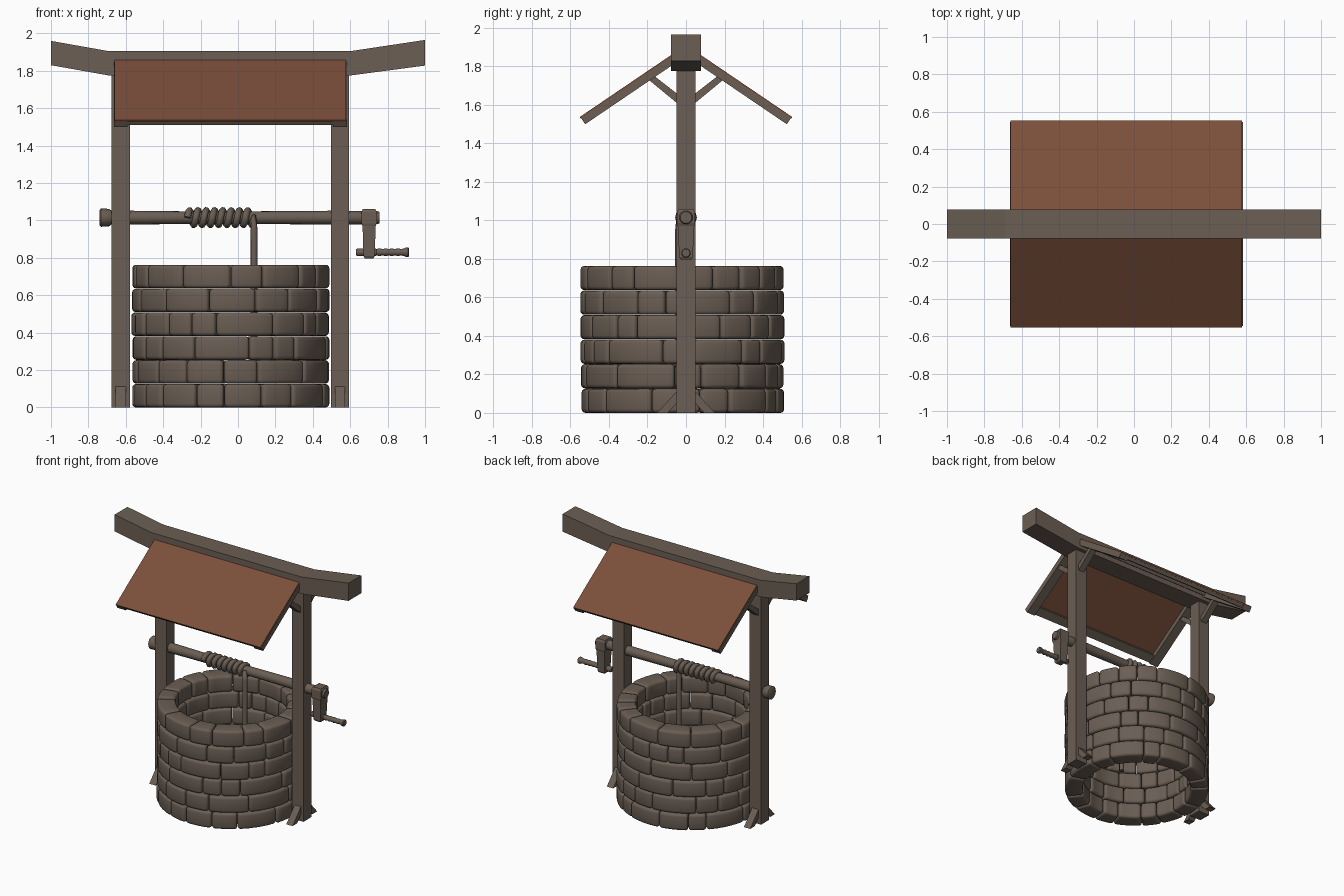
import bpy, bmesh, math, random
from mathutils import Vector, Matrix

if "Cube" in bpy.data.objects:
    bpy.data.objects.remove(bpy.data.objects["Cube"])

random.seed(4)
CX = -0.04                      # centre line of the well and posts


def material(name, rgb):
    m = bpy.data.materials.new(name)
    m.diffuse_color = (*rgb, 1)
    m.use_nodes = True
    m.node_tree.nodes["Principled BSDF"].inputs["Base Color"].default_value = m.diffuse_color
    return m


WOOD = material("grey brown wood", (0.145, 0.112, 0.088))
STONE = material("grey brown stone", (0.145, 0.112, 0.088))
ROOF = material("red brown roof", (0.20, 0.078, 0.043))


def finish(bm, name, mat, smooth=False):
    bmesh.ops.recalc_face_normals(bm, faces=bm.faces)
    me = bpy.data.meshes.new(name)
    bm.to_mesh(me)
    bm.free()
    me.materials.append(mat)
    ob = bpy.data.objects.new(name, me)
    bpy.context.collection.objects.link(ob)
    if smooth:
        me.polygons.foreach_set("use_smooth", [True] * len(me.polygons))
    return ob


def box(name, size, centre, mat=WOOD, rot_x=0.0):
    bm = bmesh.new()
    bmesh.ops.create_cube(bm, size=1, matrix=Matrix.Translation(centre)
                          @ Matrix.Rotation(rot_x, 4, 'X') @ Matrix.Diagonal((*size, 1)))
    return finish(bm, name, mat)


def extrude(name, pts, axis, lo, hi, mat=WOOD):
    """Prism from a 2D outline: axis 'x' takes (y, z) points, axis 'y' takes (x, z)."""
    bm = bmesh.new()
    put = (lambda p, a: (a, p[0], p[1])) if axis == 'x' else (lambda p, a: (p[0], a, p[1]))
    f = bm.faces.new([bm.verts.new(put(p, lo)) for p in pts])
    r = bmesh.ops.extrude_face_region(bm, geom=[f])
    move = Vector(put((0, 0), hi - lo))
    for v in r["geom"]:
        if isinstance(v, bmesh.types.BMVert):
            v.co += move
    return finish(bm, name, mat)


def lathe_x(name, profile, z, sides=16, mat=WOOD):
    """Turned part along x from (x, radius) pairs."""
    bm = bmesh.new()
    rings = [[bm.verts.new((x, r * math.cos(i * math.tau / sides),
                            z + r * math.sin(i * math.tau / sides)))
              for i in range(sides)] for x, r in profile]
    for a, b in zip(rings, rings[1:]):
        for i in range(sides):
            j = (i + 1) % sides
            bm.faces.new((a[i], a[j], b[j], b[i]))
    bm.faces.new(rings[0])
    bm.faces.new(rings[-1])
    ob = finish(bm, name, mat)
    bpy.ops.object.select_all(action='DESELECT')
    ob.select_set(True)
    bpy.context.view_layer.objects.active = ob
    bpy.ops.object.shade_smooth_by_angle(angle=math.radians(40))
    return ob


# Stone ring: six courses of rounded blocks with mixed widths
bm = bmesh.new()
H = 0.1275
for c in range(6):
    widths = [random.choice((15, 18, 22, 28, 33)) * random.uniform(0.9, 1.1) for _ in range(16)]
    k = math.tau / sum(widths)
    ang = random.uniform(0, 1)
    for w in widths:
        a0, a1 = ang + 0.003, ang + w * k - 0.003
        ang += w * k
        ri, ro = 0.395 + random.uniform(-.004, .004), 0.528 + random.uniform(-.005, .003)
        n = 4
        loops = []
        for i in range(n + 1):
            a = a0 + (a1 - a0) * i / n
            loops.append([bm.verts.new((CX + r * math.cos(a), -0.018 + r * math.sin(a), z))
                          for r, z in ((ri, c * H), (ro, c * H),
                                       (ro, c * H + H - .002), (ri, c * H + H - .002))])
        for p, q in zip(loops, loops[1:]):
            for i in range(4):
                j = (i + 1) % 4
                bm.faces.new((p[i], p[j], q[j], q[i]))
        bm.faces.new(loops[0])
        bm.faces.new(loops[-1])
stones = finish(bm, "well_stones", STONE, True)
bev = stones.modifiers.new("rounding", 'BEVEL')
bev.width, bev.segments, bev.angle_limit = 0.02, 3, math.radians(40)

# Ridge beam with upswept ends
extrude("ridge_beam", [(-1, 1.83), (-0.69, 1.775), (0.60, 1.775), (1, 1.828),
                       (1, 1.965), (0.60, 1.905), (-0.69, 1.905), (-1, 1.96)], 'y', -0.078, 0.078)

# Posts, foot struts and roof braces
for side, px in (("left", CX - 0.587), ("right", CX + 0.585)):
    box(side + "_post", (0.097, 0.097, 1.80), (px, 0, 0.90))
    for s, tag in ((-1, "front"), (1, "back")):
        extrude(f"{side}_{tag}_foot_strut",
                [(s * y, z) for y, z in ((0.03, 0.07), (0.03, 0.125), (0.05, 0.11),
                                         (0.15, 0.0), (0.095, 0.0))],
                'x', px - 0.027, px + 0.027)
        extrude(f"{side}_{tag}_roof_brace",
                [(s * y, z) for y, z in ((0.03, 1.595), (0.03, 1.645), (0.165, 1.75),
                                         (0.20, 1.735))],
                'x', px - 0.025, px + 0.025)

# Roof: thin brown sheet on a wooden frame, both slopes
SLOPE = math.atan2(0.32, 0.472)


def roof_part(name, s, x0, x1, t0, t1, d0, d1, mat):
    t, d = (t0 + t1) / 2, (d0 + d1) / 2
    y = 0.078 + t * math.cos(SLOPE) - d * math.sin(SLOPE)
    z = 1.858 - t * math.sin(SLOPE) - d * math.cos(SLOPE)
    box(name, (x1 - x0, t1 - t0, d1 - d0), ((x0 + x1) / 2, s * y, z), mat, -s * SLOPE)


for s, tag in ((-1, "front"), (1, "back")):
    roof_part(tag + "_roof_sheet", s, -0.66, 0.578, -0.04, 0.573, 0, 0.011, ROOF)
    roof_part(tag + "_left_rafter", s, -0.664, -0.59, -0.04, 0.57, 0.008, 0.047, WOOD)
    roof_part(tag + "_right_rafter", s, 0.508, 0.582, -0.04, 0.57, 0.008, 0.047, WOOD)
    roof_part(tag + "_eave_board", s, -0.60, 0.52, 0.50, 0.565, 0.009, 0.036, WOOD)
    roof_part(tag + "_ridge_board", s, -0.60, 0.52, -0.04, 0.05, 0.009, 0.036, WOOD)

# Windlass axle, crank arm and handle
AZ = 1.015
lathe_x("axle", [(-0.74, 0.04), (-0.733, 0.049), (-0.69, 0.047), (-0.675, 0.036), (-0.57, 0.037),
                 (-0.3, 0.034), (0.1, 0.034), (0.5, 0.037), (0.745, 0.035), (0.757, 0.03)], AZ)

bm = bmesh.new()
rows = []
for z, hx, hy in ((0.797, 0.024, 0.028), (0.81, 0.03, 0.035), (0.97, 0.035, 0.043),
                  (0.985, 0.041, 0.047), (1.045, 0.041, 0.047), (1.06, 0.034, 0.038)):
    rows.append([bm.verts.new((0.701 + a * hx, b * hy, z))
                 for a, b in ((-1, -1), (1, -1), (1, 1), (-1, 1))])
for p, q in zip(rows, rows[1:]):
    for i in range(4):
        j = (i + 1) % 4
        bm.faces.new((p[i], p[j], q[j], q[i]))
bm.faces.new(rows[0])
bm.faces.new(rows[-1])
finish(bm, "crank_arm", WOOD)

grip = [(0.74 + i * 0.0165, 0.021 if i % 2 else 0.017) for i in range(10)]
lathe_x("crank_handle", [(0.632, 0.016), (0.638, 0.021), (0.735, 0.02)] + grip
        + [(0.899, 0.025), (0.91, 0.025), (0.915, 0.02)], 0.83, 12)

# Rope: coil on the axle, then hanging into the well
TURNS, STEP, R = 8, 12, 0.038
pts = []
for i in range(TURNS * STEP + 1):
    a = i * math.tau / STEP
    pts.append((-0.27 + 0.355 * i / (TURNS * STEP), -R * math.cos(a), AZ + R * math.sin(a)))
pts += [(0.086, -R, 0.95), (0.086, -R, 0.6), (0.086, -R, 0.13)]
cu = bpy.data.curves.new("rope", 'CURVE')
cu.dimensions = '3D'
cu.bevel_depth, cu.bevel_resolution, cu.use_fill_caps = 0.0185, 2, True
sp = cu.splines.new('POLY')
sp.points.add(len(pts) - 1)
for p, co in zip(sp.points, pts):
    p.co = (*co, 1)
cu.materials.append(WOOD)
bpy.context.collection.objects.link(bpy.data.objects.new("rope", cu))
